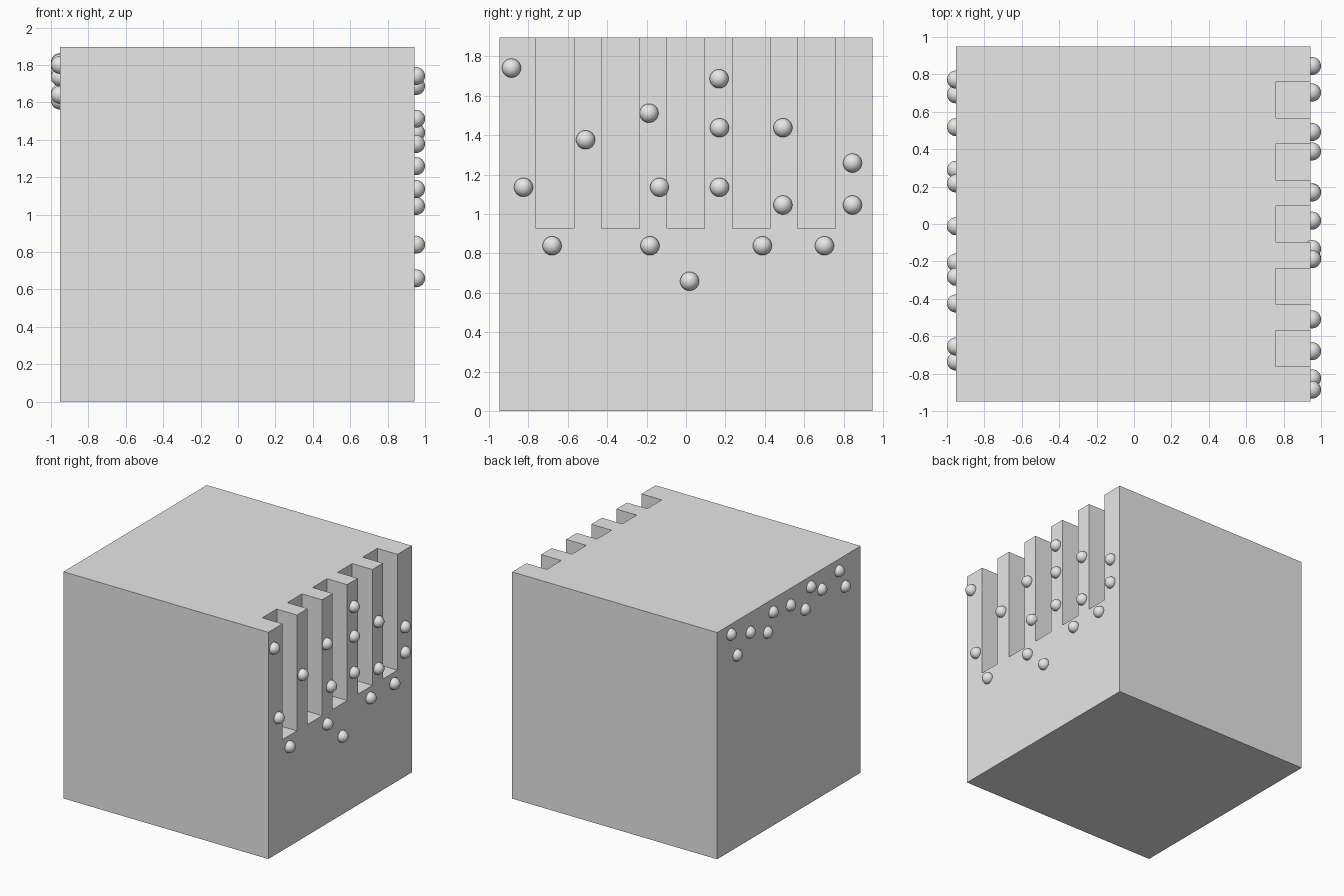
import bpy
import bmesh
from mathutils import Matrix, Vector

if "Cube" in bpy.data.objects:
    bpy.data.objects.remove(bpy.data.objects["Cube"])

grey = bpy.data.materials.new("plain grey")
grey.diffuse_color = (0.8, 0.8, 0.8, 1.0)
grey.use_nodes = True
grey.node_tree.nodes["Principled BSDF"].inputs["Base Color"].default_value = grey.diffuse_color


def add_box(bm, lo, hi):
    lo, hi = Vector(lo), Vector(hi)
    size = hi - lo
    bmesh.ops.create_cube(bm, size=1.0, matrix=Matrix.Translation((lo + hi) / 2)
                          @ Matrix.Diagonal((size.x, size.y, size.z, 1.0)))


def make_object(name, bm):
    mesh = bpy.data.meshes.new(name)
    bm.to_mesh(mesh)
    bm.free()
    mesh.materials.append(grey)
    obj = bpy.data.objects.new(name, mesh)
    bpy.context.collection.objects.link(obj)
    return obj


# Main block
LEFT, RIGHT, HALF, TOP = -0.952, 0.944, 0.948, 1.896
bm = bmesh.new()
add_box(bm, (LEFT, -HALF, 0), (RIGHT, HALF, TOP))
block = make_object("block", bm)

# Five slots in the right side, open at the top
bm = bmesh.new()
for i in range(-2, 3):
    y = i * 0.332 - 0.001
    add_box(bm, (0.757, y - 0.096, 0.927), (1.2, y + 0.096, 2.2))
cutter = make_object("slot_cutter", bm)
cutter.hide_render = True
cutter.hide_viewport = True
cut = block.modifiers.new("slots", 'BOOLEAN')
cut.operation = 'DIFFERENCE'
cut.solver = 'EXACT'
cut.object = cutter


# Small balls half sunk in the sides
def add_balls(name, x, spots):
    bm = bmesh.new()
    for y, z in spots:
        bmesh.ops.create_uvsphere(bm, u_segments=32, v_segments=16, radius=0.048,
                                  matrix=Matrix.Translation((x, y, z)))
    for face in bm.faces:
        face.smooth = True
    make_object(name, bm)


add_balls("right_balls", 0.952, [
    (-0.886, 1.741), (-0.51, 1.377), (-0.188, 1.512), (0.168, 1.687), (0.17, 1.438),
    (0.492, 1.438), (0.845, 1.259), (-0.825, 1.136), (-0.134, 1.136), (0.17, 1.136),
    (0.492, 1.046), (0.845, 1.046), (-0.68, 0.839), (-0.183, 0.839), (0.388, 0.839),
    (0.703, 0.839), (0.018, 0.659)])

add_balls("left_balls", -0.952, [
    (0.772, 1.815), (0.693, 1.61), (0.518, 1.735), (0.29, 1.647), (0.217, 1.79),
    (-0.012, 1.76), (-0.206, 1.65), (-0.282, 1.81), (-0.425, 1.734),
    (-0.655, 1.80), (-0.735, 1.64)])
